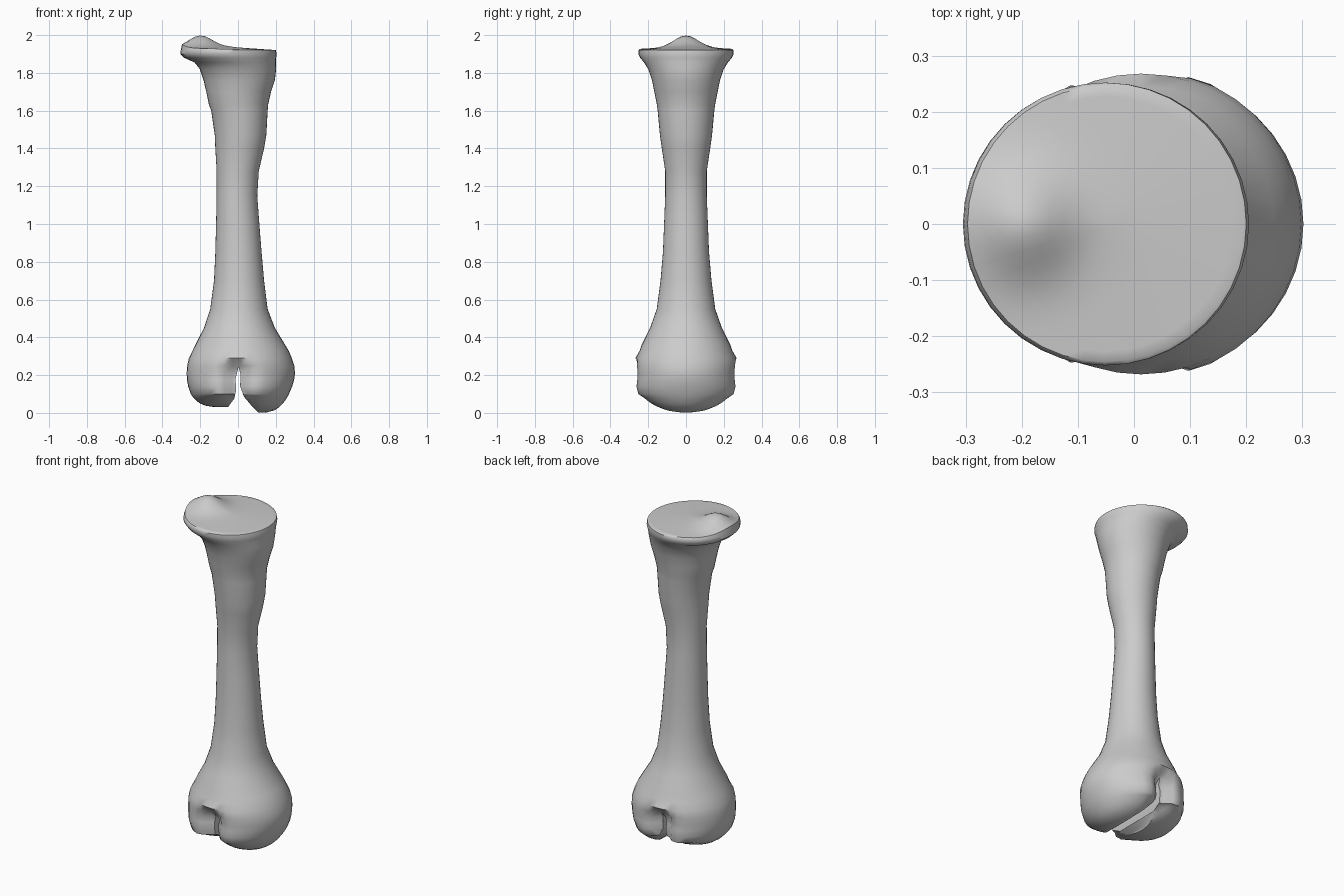
import bpy, bmesh
from math import cos, sin, pi, exp

if "Cube" in bpy.data.objects:
    bpy.data.objects.remove(bpy.data.objects["Cube"])

N = 40
# cross-sections from the condyles to the head: z, x min, x max, y radius
RINGS = [
    (.10, -.25, .27, .272), (.14, -.264, .287, .28), (.175, -.27, .297, .275),
    (.21, -.272, .302, .272), (.25, -.269, .298, .275), (.29, -.26, .285, .268),
    (.33, -.24, .268, .245), (.36, -.226, .25, .235), (.45, -.18, .195, .19),
    (.55, -.147, .157, .155), (.70, -.127, .138, .135), (.85, -.12, .125, .122),
    (1.0, -.116, .113, .116), (1.15, -.113, .102, .11), (1.28, -.113, .11, .11),
    (1.4, -.12, .138, .128), (1.47, -.123, .15, .138), (1.6, -.142, .157, .15),
    (1.635, -.155, .16, .155), (1.7, -.168, .175, .168), (1.76, -.182, .195, .18),
    (1.82, -.202, .202, .2), (1.855, -.23, .2, .222), (1.88, -.285, .202, .243),
    (1.9, -.305, .205, .252), (1.92, -.303, .2, .252),
]


def point(x0, x1, ry, s, i):
    a = 2 * pi * i / N
    return (x0 + x1) / 2 + s * (x1 - x0) / 2 * cos(a), s * ry * sin(a)


def pinch(x, y, z):
    # groove between the condyles, front and back
    f = min(1, max(0, (.29 - z) / .06))
    return y * (1 - .3 * f * exp(-((x + .005) / .06) ** 2))


rows = []
# condyle undersides, centre outwards
_, bx0, bx1, bry = RINGS[0]
for s in (.03, .2, .4, .55, .7, .8, .88, .95):
    row = []
    for i in range(N):
        x, y = point(bx0, bx1, bry, s, i)
        zb = .03 if x < 0 else (x - .15) ** 2
        zb += y * y
        z = zb + (.10 - zb) * s ** 6
        row.append((x, pinch(x, y, z), z))
    rows.append(row)
# shaft
for z, x0, x1, ry in RINGS:
    row = []
    for i in range(N):
        x, y = point(x0, x1, ry, 1, i)
        row.append((x, pinch(x, y, z), z))
    rows.append(row)
# head plateau with its off-centre knob
_, tx0, tx1, tr = RINGS[-1]
for s in (.975, .9, .8, .7, .6, .5, .4, .3, .2, .1, .02):
    row = []
    for i in range(N):
        x, y = point(tx0, tx1, tr, s, i)
        d2 = (x + .2) ** 2 + y * y
        row.append((x, y, 1.925 + .012 * (1 - s) - .02 * x + .064 * exp(-d2 / .0081)))
    rows.append(row)


def finish(bm, name):
    bmesh.ops.recalc_face_normals(bm, faces=bm.faces)
    me = bpy.data.meshes.new(name)
    bm.to_mesh(me)
    bm.free()
    ob = bpy.data.objects.new(name, me)
    bpy.context.collection.objects.link(ob)
    return ob


bm = bmesh.new()
vr = [[bm.verts.new(p) for p in row] for row in rows]
for a, b in zip(vr, vr[1:]):
    for i in range(N):
        j = (i + 1) % N
        bm.faces.new((a[i], a[j], b[j], b[i]))
bm.faces.new(vr[0][::-1])
bm.faces.new(vr[-1])
bone = finish(bm, "leg_bone")

# wedge cutter for the slit between the condyles
SLIT = [(-.075, -.02), (-.05, .035), (-.02, .075), (-.01, .12), (-.013, .18), (.003, .245),
        (.014, .2), (.011, .14), (.032, .085), (.07, .04), (.13, -.02)]
bm = bmesh.new()
f = bm.faces.new([bm.verts.new((x, -.4, z)) for x, z in SLIT])
ext = bmesh.ops.extrude_face_region(bm, geom=[f])
bmesh.ops.translate(bm, vec=(0, .8, 0),
                    verts=[g for g in ext["geom"] if isinstance(g, bmesh.types.BMVert)])
cutter = finish(bm, "slit_cutter")
cutter.hide_render = True

bpy.context.view_layer.objects.active = bone
bone.select_set(True)
mod = bone.modifiers.new("slit", 'BOOLEAN')
mod.operation = 'DIFFERENCE'
mod.solver = 'EXACT'
mod.object = cutter
bpy.ops.object.modifier_apply(modifier=mod.name)
bpy.data.objects.remove(cutter)
bpy.ops.object.shade_smooth_by_angle(angle=0.8)
